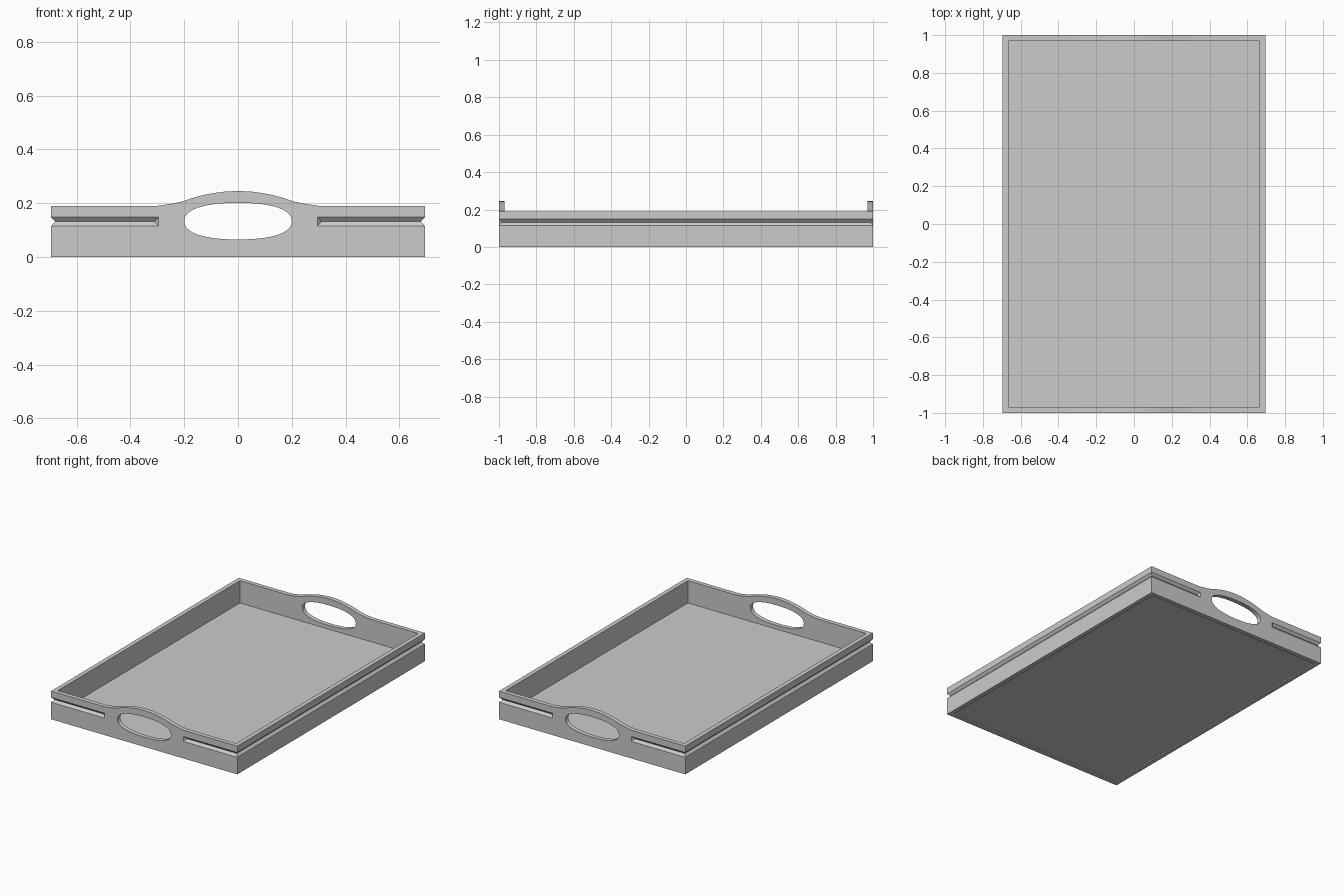
import bpy, bmesh
from math import cos, sin, pi, copysign
from mathutils import Matrix

if "Cube" in bpy.data.objects:
    bpy.data.objects.remove(bpy.data.objects["Cube"])

HX, HY, T, H = 0.695, 1.0, 0.03, 0.19     # half sizes, wall thickness, wall height
GZ, GH, GD, GX = 0.1315, 0.0165, 0.015, 0.295  # groove height, half width, depth, inner end


def finish(bm, name):
    bmesh.ops.recalc_face_normals(bm, faces=bm.faces)
    me = bpy.data.meshes.new(name)
    bm.to_mesh(me)
    bm.free()
    ob = bpy.data.objects.new(name, me)
    bpy.context.collection.objects.link(ob)
    return ob


def slab(name, loops, y0, y1):
    """Fill xz outlines (later ones are holes) and extrude along y."""
    bm = bmesh.new()
    edges = []
    for pts in loops:
        vs = [bm.verts.new((x, y0, z)) for x, z in pts]
        edges += [bm.edges.new((vs[i - 1], vs[i])) for i in range(len(vs))]
    bmesh.ops.triangle_fill(bm, edges=edges, use_beauty=True)
    geo = bmesh.ops.extrude_face_region(bm, geom=bm.faces[:])['geom']
    top = [g for g in geo if isinstance(g, bmesh.types.BMVert)]
    bmesh.ops.translate(bm, verts=top, vec=(0, y1 - y0, 0))
    return finish(bm, name)


def box(name, lo, hi):
    bm = bmesh.new()
    bmesh.ops.create_cube(bm, size=1)
    for v in bm.verts:
        v.co = [(a + b) / 2 + c * (b - a) for a, b, c in zip(lo, hi, v.co)]
    return finish(bm, name)


def front_groove_cutter(s):
    """V wedge for the front face with a slanted inner end."""
    bm = bmesh.new()
    rings = []
    for base_x, tip_x in ((GX - GD, GX + GD), (HX + 0.1, HX + 0.1)):
        rings.append([bm.verts.new((s * x, y, z)) for x, y, z in (
            (base_x, -HY - GD, GZ - 2 * GH), (tip_x, -HY + GD, GZ),
            (base_x, -HY - GD, GZ + 2 * GH))])
    a, b = rings
    bm.faces.new(a)
    bm.faces.new(b)
    for i in range(3):
        bm.faces.new((a[i - 1], a[i], b[i], b[i - 1]))
    return finish(bm, "groove_cutter")


# front panel outline with raised handle arch
half = [(0.30, H), (0.265, 0.195), (0.235, 0.20), (0.205, 0.207), (0.17, 0.219),
        (0.13, 0.230), (0.09, 0.2375), (0.045, 0.2435)]
outline = ([(-HX, 0), (HX, 0), (HX, H)] + half + [(0, 0.245)]
           + [(-x, z) for x, z in reversed(half)] + [(-HX, H)])

# hand hole
hole = []
for i in range(40):
    c, s = cos(2 * pi * i / 40), sin(2 * pi * i / 40)
    hole.append((0.2 * copysign(abs(c) ** 0.86, c), 0.133 + 0.068 * copysign(abs(s) ** 0.86, s)))

front = slab("front_panel", [outline, hole], -HY, -HY + T)

# grooves in the front face and in the panel ends
cutters = []
for s in (-1, 1):
    cutters.append(front_groove_cutter(s))
    tri = [(s * (HX + GD), GZ - 2 * GH), (s * (HX - GD), GZ), (s * (HX + GD), GZ + 2 * GH)]
    cutters.append(slab("end_cutter", [tri], -HY - 0.05, -HY + T + 0.05))
bpy.context.view_layer.objects.active = front
for c in cutters:
    m = front.modifiers.new("groove", 'BOOLEAN')
    m.operation, m.solver, m.object = 'DIFFERENCE', 'EXACT', c
    bpy.ops.object.modifier_apply(modifier=m.name)
for c in cutters:
    bpy.data.objects.remove(c)

# back panel
back = front.copy()
back.data = front.data.copy()
back.name = "back_panel"
back.data.transform(Matrix.Rotation(pi, 4, 'Z'))
bpy.context.collection.objects.link(back)

# side panels with V groove
for s, name in ((-1, "left_panel"), (1, "right_panel")):
    prof = [(HX - T, 0), (HX, 0), (HX, GZ - GH), (HX - GD, GZ), (HX, GZ + GH), (HX, H), (HX - T, H)]
    slab(name, [[(s * x, z) for x, z in prof]], -HY + T, HY - T)

# tray floor
box("tray_floor", (-HX + T, -HY + T, 0.008), (HX - T, HY - T, 0.04))
